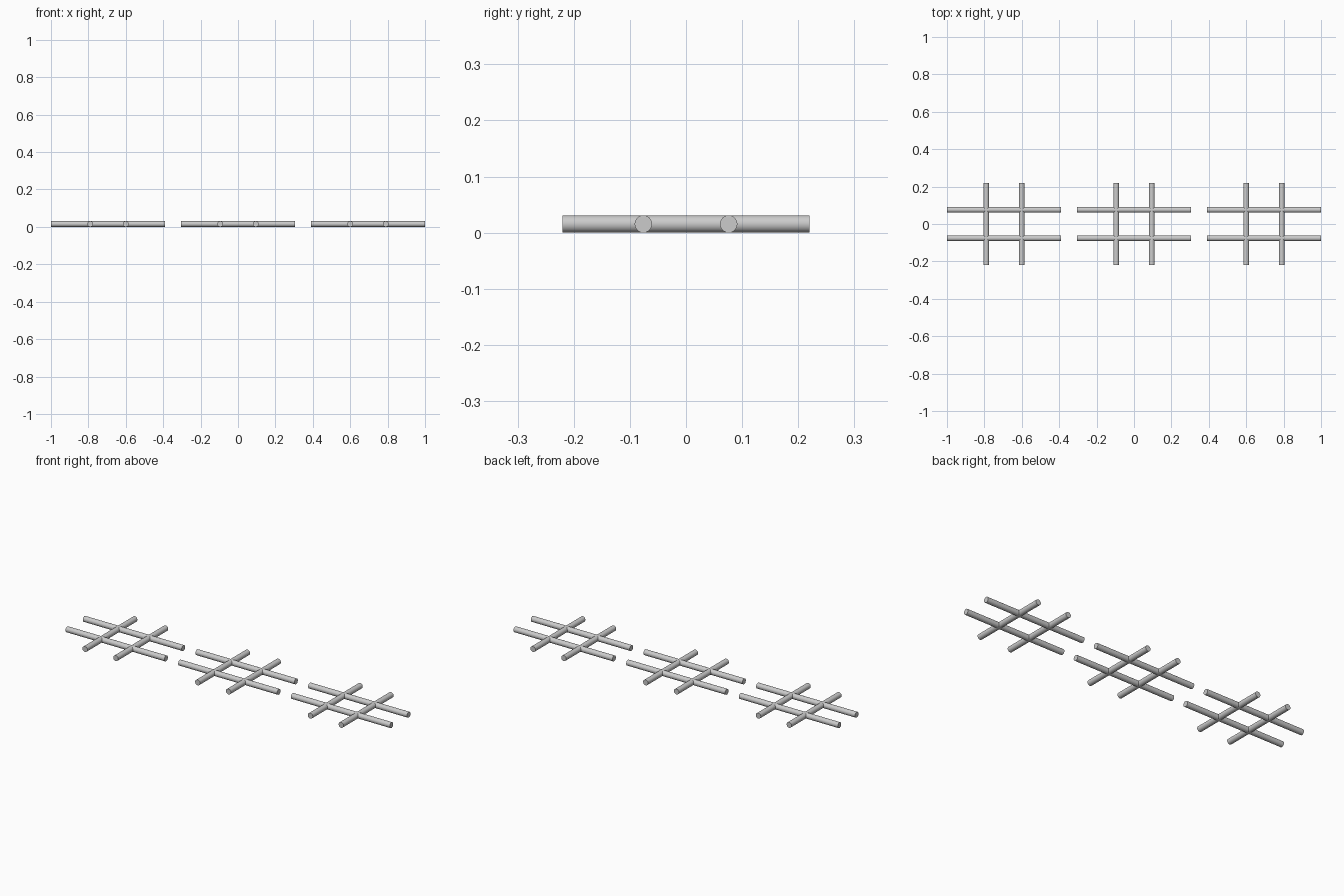
import bpy
from math import pi

if "Cube" in bpy.data.objects:
    bpy.data.objects.remove(bpy.data.objects["Cube"])

R = 0.0155          # rod radius
LONG, SHORT = 0.61, 0.44
PITCH = 0.695       # spacing between lattices


def rod(name, x, y, length, rotation):
    bpy.ops.mesh.primitive_cylinder_add(
        vertices=32, radius=R, depth=length, location=(x, y, R), rotation=rotation)
    ob = bpy.context.object
    ob.name = name
    bpy.ops.object.transform_apply(location=False, rotation=True, scale=True)
    bpy.ops.object.shade_smooth_by_angle()


# Three crossed-rod lattices in a row
for label, cx in (("left", -PITCH), ("middle", 0), ("right", PITCH)):
    # Long rods running left to right
    for side, s in (("front", -1), ("back", 1)):
        rod(f"{label}_long_rod_{side}", cx, s * 0.076, LONG, (0, pi / 2, 0))
    # Short rods running front to back
    for side, s in (("left", -1), ("right", 1)):
        rod(f"{label}_short_rod_{side}", cx + s * 0.095, 0, SHORT, (pi / 2, 0, 0))
